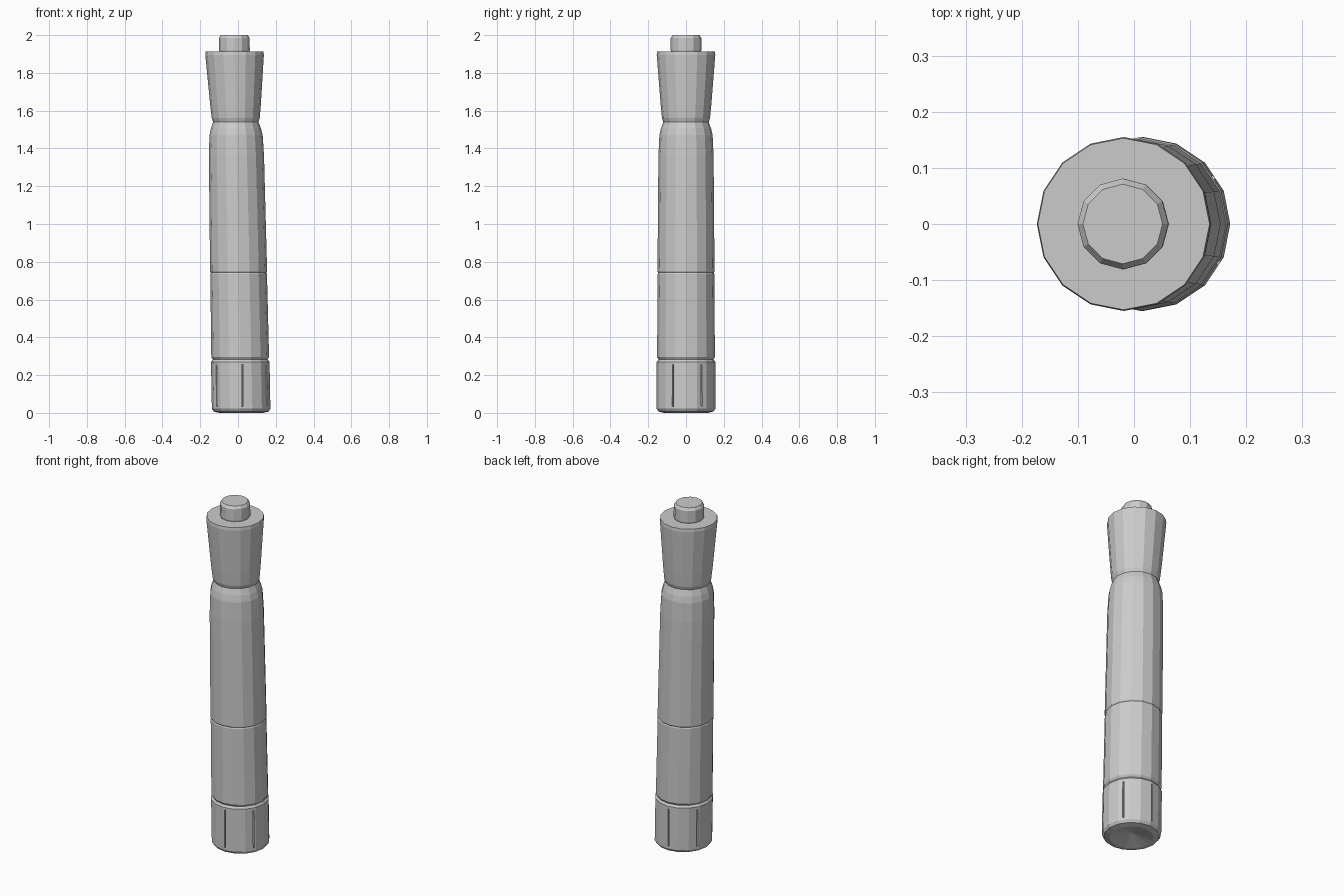
import bpy, bmesh, math
from mathutils import Matrix

if "Cube" in bpy.data.objects:
    bpy.data.objects.remove(bpy.data.objects["Cube"])

SIDES = 16


def axis_x(z):
    # the handle leans slightly towards -x
    return 0.017 - 0.0185 * z


def new_object(name, bm):
    bmesh.ops.recalc_face_normals(bm, faces=bm.faces[:])
    mesh = bpy.data.meshes.new(name)
    bm.to_mesh(mesh)
    bm.free()
    obj = bpy.data.objects.new(name, mesh)
    bpy.context.collection.objects.link(obj)
    return obj


def lathe(name, profile, sides=SIDES, dent=0.0):
    """Flat-faced turned part from (radius, z) rings, closed at both ends."""
    bm = bmesh.new()
    rings = []
    for r, z in profile:
        rings.append([bm.verts.new((axis_x(z) + r * math.cos(2 * math.pi * i / sides),
                                    r * math.sin(2 * math.pi * i / sides), z))
                      for i in range(sides)])
    for a, b in zip(rings, rings[1:]):
        for i in range(sides):
            j = (i + 1) % sides
            bm.faces.new((a[i], a[j], b[j], b[i]))
    bm.faces.new(rings[-1])
    # bottom end, optionally dented upwards
    z0 = profile[0][1]
    if dent:
        tip = bm.verts.new((axis_x(z0), 0, z0 + dent))
        for i in range(sides):
            bm.faces.new((tip, rings[0][(i + 1) % sides], rings[0][i]))
    else:
        bm.faces.new(rings[0][::-1])
    return new_object(name, bm)


# Base with a shallow hollow underneath
base = lathe("base_grip", [(0.115, 0.0), (0.145, 0.007), (0.155, 0.022),
                           (0.155, 0.27), (0.146, 0.282)], dent=0.03)

# Six narrow vertical slots around the base
bm = bmesh.new()
for k in range(6):
    place = (Matrix.Translation((axis_x(0.14), 0, 0.145))
             @ Matrix.Rotation(math.radians(33 + 60 * k), 4, 'Z')
             @ Matrix.Translation((0.16, 0, 0))
             @ Matrix.Diagonal((0.05, 0.007, 0.22, 1)))
    bmesh.ops.create_cube(bm, size=1, matrix=place)
cutter = new_object("slot_cutter", bm)
cutter.hide_render = True
cutter.hide_viewport = True
cut = base.modifiers.new("slots", 'BOOLEAN')
cut.operation = 'DIFFERENCE'
cut.object = cutter

# Barrel sections
lathe("lower_barrel", [(0.144, 0.282), (0.153, 0.295), (0.150, 0.735), (0.147, 0.742)])
lathe("upper_barrel", [(0.147, 0.742), (0.151, 0.748), (0.146, 1.36), (0.141, 1.47),
                       (0.133, 1.505), (0.120, 1.54)])

# Flared head
lathe("head", [(0.120, 1.54), (0.127, 1.56), (0.134, 1.63), (0.155, 1.895), (0.153, 1.912)])

# End button
lathe("button", [(0.078, 1.905), (0.081, 1.92), (0.081, 1.985), (0.071, 2.0)], sides=12)
